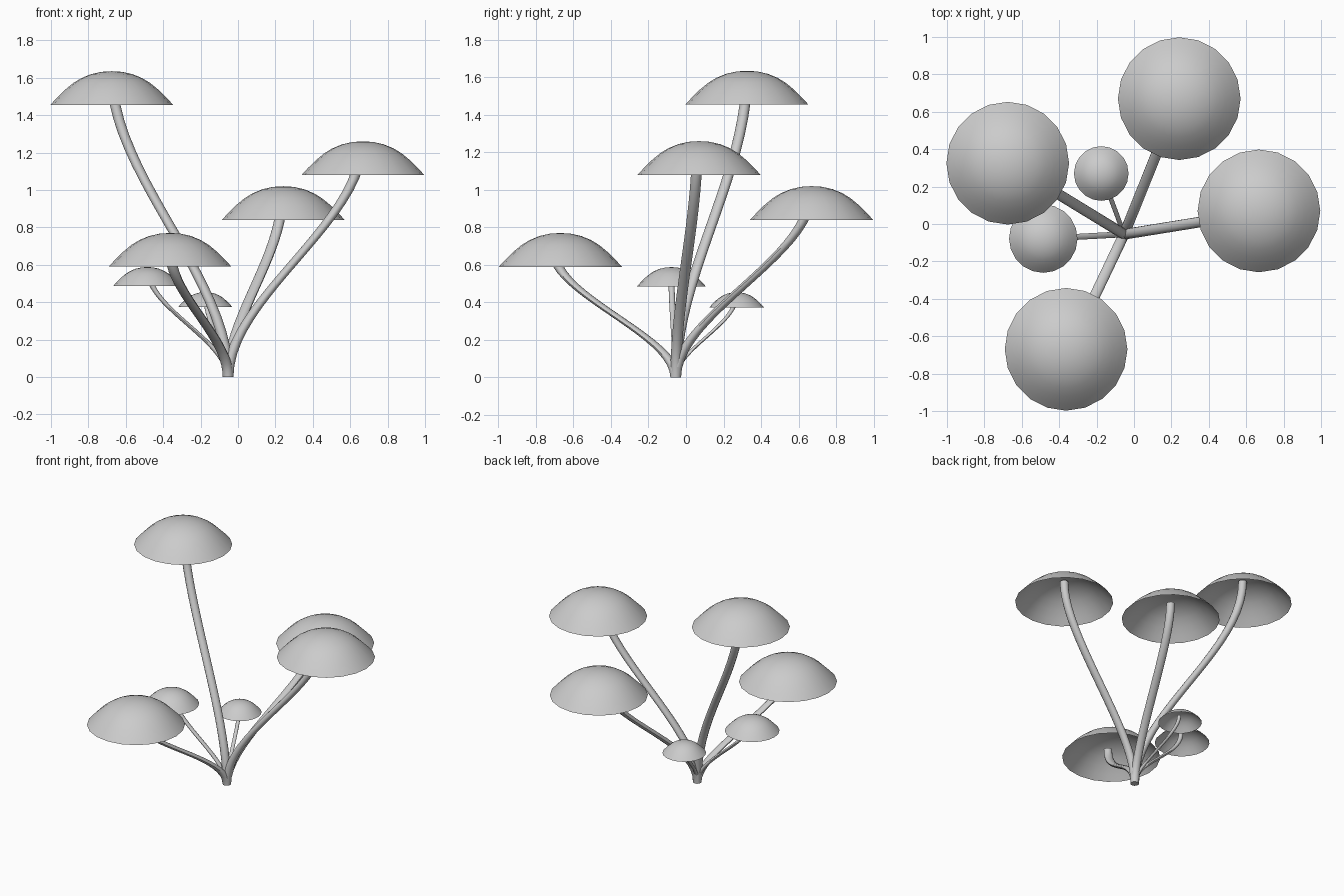
import bpy, math
from mathutils import Vector

if "Cube" in bpy.data.objects:
    bpy.data.objects.remove(bpy.data.objects["Cube"])

BASE = Vector((-0.053, -0.055, 0))
SIDES = 20
# Dome profile: (share of the rim radius, share of the dome height)
PROFILE = [(1, 0), (0.9, 0.2), (0.77, 0.435), (0.63, 0.645), (0.5, 0.79),
           (0.34, 0.91), (0.17, 0.98)]


def mesh_object(name, verts, faces):
    me = bpy.data.meshes.new(name)
    me.from_pydata(verts, [], faces)
    ob = bpy.data.objects.new(name, me)
    bpy.context.collection.objects.link(ob)
    for o in bpy.context.selected_objects:
        o.select_set(False)
    ob.select_set(True)
    bpy.context.view_layer.objects.active = ob
    bpy.ops.object.shade_smooth_by_angle(angle=math.radians(40))
    return ob


def ring(c, r, n):
    return [(c[0] + r * math.cos(2 * math.pi * j / n),
             c[1] + r * math.sin(2 * math.pi * j / n), c[2]) for j in range(n)]


def ring_faces(rings, n):
    return [(i * n + j, i * n + (j + 1) % n, (i + 1) * n + (j + 1) % n, (i + 1) * n + j)
            for i in range(rings - 1) for j in range(n)]


# Hollow dome, open underneath
def cap(name, x, y, z, r, h):
    verts = []
    for pr, pz in PROFILE:
        verts += ring((x, y, z + h * pz), r * pr, SIDES)
    faces = ring_faces(len(PROFILE), SIDES)
    verts.append((x, y, z + h))
    s = (len(PROFILE) - 1) * SIDES
    faces += [(s + j, s + (j + 1) % SIDES, len(verts) - 1) for j in range(SIDES)]
    mesh_object(name, verts, faces)


# S-curved stalk of level rings, upright at both ends, thinner where it leans
def stem(name, end, r, n=12, steps=20):
    end = Vector(end)
    lift = Vector((0, 0, end.z / 3))
    p = [BASE, BASE + lift, end - lift, end]
    verts = []
    for i in range(steps + 1):
        t = i / steps
        u = 1 - t
        c = p[0] * u**3 + p[1] * 3 * u * u * t + p[2] * 3 * u * t * t + p[3] * t**3
        verts += ring(c, r, n)
    faces = ring_faces(steps + 1, n)
    faces += [tuple(reversed(range(n))), tuple(range(steps * n, (steps + 1) * n))]
    mesh_object(name, verts, faces)


# name, cap centre and rim height, cap radius, dome height, stem end
MUSHROOMS = [
    ("tallest", (-0.675, 0.325, 1.455), 0.328, 0.18, (-0.675, 0.325, 1.62)),
    ("right", (0.668, 0.07, 1.08), 0.328, 0.18, (0.66, 0.06, 1.24)),
    ("back", (0.242, 0.67, 0.84), 0.328, 0.18, (0.235, 0.66, 0.965)),
    ("front", (-0.363, -0.67, 0.59), 0.328, 0.18, (-0.36, -0.70, 0.66)),
    ("small_left", (-0.485, -0.078, 0.486), 0.183, 0.102, (-0.475, -0.078, 0.555)),
    ("small_back", (-0.175, 0.27, 0.373), 0.146, 0.081, (-0.172, 0.265, 0.425)),
]
for name, (x, y, z), r, h, end in MUSHROOMS:
    cap(name + "_cap", x, y, z, r, h)
    stem(name + "_stem", end, 0.0285 * (r / 0.328))
